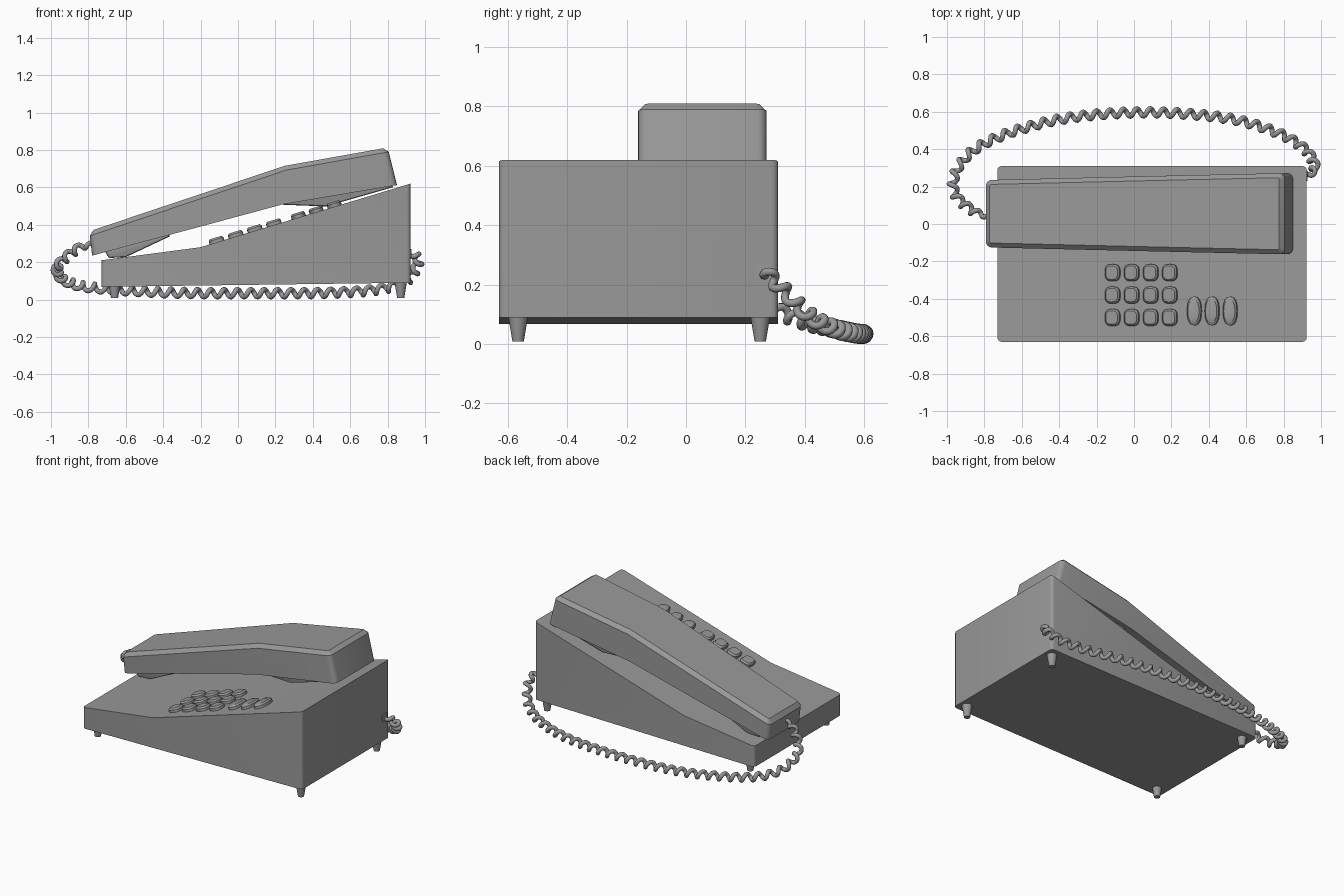
import bpy, bmesh, math
from mathutils import Vector, Matrix

if "Cube" in bpy.data.objects:
    bpy.data.objects.remove(bpy.data.objects["Cube"])

# Dark grey plastic for every part
GREY = bpy.data.materials.new("dark_grey_plastic")
GREY.diffuse_color = (0.32, 0.32, 0.32, 1)
GREY.use_nodes = True
GREY.node_tree.nodes["Principled BSDF"].inputs["Base Color"].default_value = GREY.diffuse_color


def finish(bm, name, angle=35):
    bmesh.ops.recalc_face_normals(bm, faces=bm.faces)
    me = bpy.data.meshes.new(name)
    bm.to_mesh(me)
    bm.free()
    me.materials.append(GREY)
    ob = bpy.data.objects.new(name, me)
    bpy.context.collection.objects.link(ob)
    bpy.ops.object.select_all(action='DESELECT')
    ob.select_set(True)
    bpy.context.view_layer.objects.active = ob
    bpy.ops.object.shade_smooth_by_angle(angle=math.radians(angle))
    return ob


def prism(profile, half_width, yc):
    """Extrude an (x, z) profile across y; half_width(x) gives the taper."""
    bm = bmesh.new()
    sides = [[bm.verts.new((x, yc + s * half_width(x), z)) for x, z in profile] for s in (-1, 1)]
    for ring in sides:
        bm.faces.new(ring)
    n = len(profile)
    for i in range(n):
        j = (i + 1) % n
        bm.faces.new((sides[0][i], sides[0][j], sides[1][j], sides[1][i]))
    bmesh.ops.recalc_face_normals(bm, faces=bm.faces)
    return bm


def bevel(bm, test, offset, segments):
    edges = [e for e in bm.edges if test(e)]
    bmesh.ops.bevel(bm, geom=edges, offset=offset, segments=segments, profile=0.5, affect='EDGES')


def upright(e):
    d = (e.verts[0].co - e.verts[1].co).normalized()
    return abs(d.z) > 0.9


# Wedge-shaped base with rounded upright corners
SLOPE = (0.62 - 0.28) / (0.92 + 0.20)
bm = prism([(-0.73, 0.068), (0.923, 0.09), (0.923, 0.62), (-0.20, 0.28), (-0.73, 0.21)],
           lambda x: 0.47, -0.16)
bevel(bm, upright, 0.022, 4)
finish(bm, "base")


# Handset shell: tapered, rounded ends, chamfered top outline
def handset_half(x):
    return 0.18 + 0.037 * min(1, (x + 0.79) / 1.55)


bm = prism([(-0.78, 0.235), (-0.22, 0.385), (0.235, 0.508), (0.85, 0.612),
            (0.80, 0.813), (0.25, 0.715), (-0.795, 0.365)], handset_half, 0.055)
bevel(bm, upright, 0.032, 4)


def top_outline(e):
    ups = [f.normal.z > 0.8 for f in e.link_faces]
    return len(ups) == 2 and ups[0] != ups[1]


bm.normal_update()
bevel(bm, top_outline, 0.024, 1)
finish(bm, "handset", 25)

# Mouthpiece and earpiece pads under the handset, resting on the base
for name, prof, hw in (
    ("mouthpiece", [(-0.72, 0.27), (-0.69, 0.222), (-0.60, 0.227), (-0.36, 0.34), (-0.40, 0.36)], 0.15),
    ("earpiece", [(0.22, 0.52), (0.24, 0.507), (0.47, 0.498), (0.83, 0.601), (0.80, 0.64)], 0.175),
):
    bm = prism(prof, lambda x: hw, 0.057)
    bevel(bm, lambda e: abs((e.verts[0].co - e.verts[1].co).y) < 0.01, 0.012, 2)
    finish(bm, name)


# Keys: rounded outline, chamfered on top, lying on the slope
def key(name, x, y, a, b, power):
    bm = bmesh.new()
    ring = []
    for i in range(24):
        t = 2 * math.pi * i / 24
        c, s = math.cos(t), math.sin(t)
        ring.append(bm.verts.new((a * math.copysign(abs(c) ** (2 / power), c),
                                  b * math.copysign(abs(s) ** (2 / power), s), -0.01)))
    face = bm.faces.new(ring)
    top = face
    for height, scale in ((0.026, 1.0), (0.010, 0.80)):
        ext = bmesh.ops.extrude_face_region(bm, geom=[top])
        for v in (g for g in ext['geom'] if isinstance(g, bmesh.types.BMVert)):
            v.co = Vector((v.co.x * scale, v.co.y * scale, v.co.z + height))
        old = top
        top = next(g for g in ext['geom'] if isinstance(g, bmesh.types.BMFace))
        if old.is_valid and old is not face:
            bm.faces.remove(old)
    z = 0.28 + (x + 0.20) * SLOPE
    bm.transform(Matrix.Translation((x, y, z)) @ Matrix.Rotation(-math.atan(SLOPE), 4, 'Y'))
    finish(bm, name)


for r, y in enumerate((-0.26, -0.38, -0.50)):
    for c in range(4):
        key(f"key_{r}_{c}", -0.112 + 0.102 * c, y, 0.041, 0.045, 3)
for i, x in enumerate((0.325, 0.42, 0.517)):
    key(f"function_key_{i}", x, -0.465, 0.039, 0.077, 2.3)

# Tapered feet
for i, (x, y) in enumerate((x, y) for x in (-0.66, 0.87) for y in (-0.565, 0.25)):
    bm = bmesh.new()
    bmesh.ops.create_cone(bm, cap_ends=True, segments=24, radius1=0.019, radius2=0.034, depth=0.09,
                          matrix=Matrix.Translation((x, y, 0.053)))
    finish(bm, f"foot_{i}")

# Cord socket on the right side
bm = bmesh.new()
bmesh.ops.create_cube(bm, size=1, matrix=Matrix.Translation((0.922, 0.258, 0.245)) @ Matrix.Diagonal((0.012, 0.055, 0.048, 1)))
bevel(bm, lambda e: abs((e.verts[0].co - e.verts[1].co).x) > 0.005, 0.008, 3)
finish(bm, "cord_socket")

# Coiled cord: helix wound around a smooth guide path
PATH = [Vector(p) for p in (
    (-0.77, 0.035, 0.30), (-0.86, 0.07, 0.27), (-0.945, 0.14, 0.20), (-0.968, 0.22, 0.155),
    (-0.93, 0.32, 0.105), (-0.82, 0.42, 0.07), (-0.60, 0.51, 0.05), (-0.30, 0.575, 0.036),
    (0.10, 0.597, 0.034), (0.50, 0.565, 0.036), (0.76, 0.49, 0.055), (0.90, 0.41, 0.10),
    (0.955, 0.34, 0.17), (0.962, 0.285, 0.225), (0.915, 0.26, 0.245))]


def spline(points, steps=40):
    pts = [2 * points[0] - points[1]] + points + [2 * points[-1] - points[-2]]
    out = []
    for a, b, c, d in zip(pts, pts[1:], pts[2:], pts[3:]):
        for k in range(steps):
            t = k / steps
            out.append(0.5 * (2 * b + (c - a) * t + (2 * a - 5 * b + 4 * c - d) * t * t
                              + (3 * b - a - 3 * c + d) * t ** 3))
    return out + [points[-1]]


guide = spline(PATH)
total = sum((q - p).length for p, q in zip(guide, guide[1:]))
turns, done, coil = 37, 0.0, []
for i, p in enumerate(guide):
    q0, q1 = guide[max(i - 1, 0)], guide[min(i + 1, len(guide) - 1)]
    if i:
        done += (p - guide[i - 1]).length
    coil.append((done / total, p, (q1 - q0).normalized()))

cu = bpy.data.curves.new("cord", 'CURVE')
cu.dimensions = '3D'
cu.bevel_depth = 0.0135
cu.bevel_resolution = 2
cu.use_fill_caps = True
cu.materials.append(GREY)
sp = cu.splines.new('POLY')
count = turns * 16
sp.points.add(count)
j = 0
for i in range(count + 1):
    u = i / count
    while j < len(coil) - 2 and coil[j + 1][0] < u:
        j += 1
    (u0, p0, t0), (u1, p1, t1) = coil[j], coil[j + 1]
    f = min(1, (u - u0) / (u1 - u0))
    p, t = p0.lerp(p1, f), t0.lerp(t1, f).normalized()
    side = t.cross(Vector((0, 0, 1))).normalized()
    up = side.cross(t)
    rad = 0.0205 * min(1, 0.2 + u / 0.05, 0.2 + (1 - u) / 0.03)
    ang = 2 * math.pi * turns * u
    co = p + rad * (math.cos(ang) * side + math.sin(ang) * up)
    sp.points[i].co = (*co, 1)
sp.use_smooth = True
bpy.context.collection.objects.link(bpy.data.objects.new("cord", cu))
